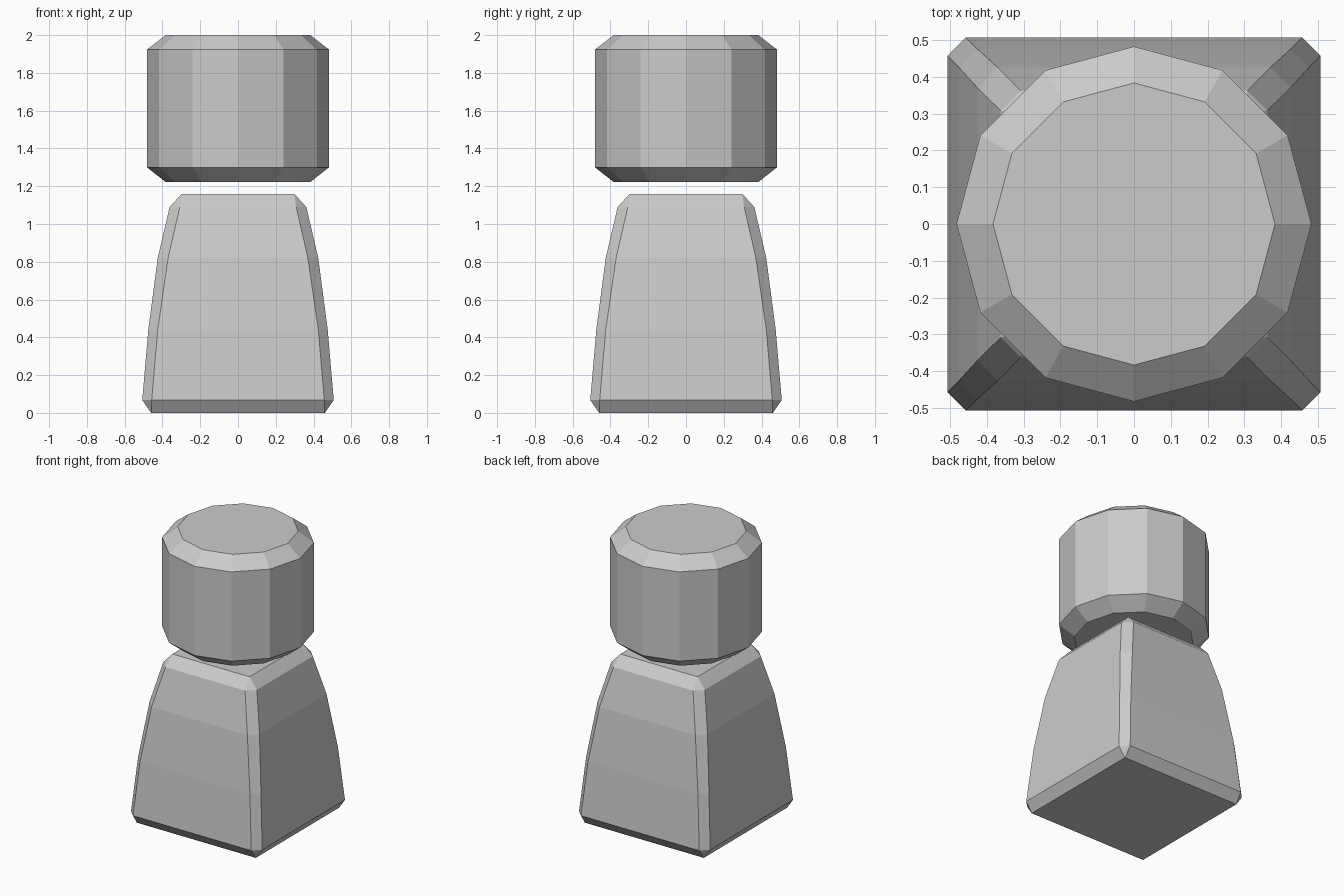
import bpy, math

if "Cube" in bpy.data.objects:
    bpy.data.objects.remove(bpy.data.objects["Cube"])

grey = bpy.data.materials.new("plain grey")
grey.diffuse_color = (0.6, 0.6, 0.6, 1)
grey.use_nodes = True
grey.node_tree.nodes["Principled BSDF"].inputs["Base Color"].default_value = grey.diffuse_color


def loft(name, rings):
    """Join stacked rings of equal point count into a closed flat-faced solid."""
    n = len(rings[0])
    verts = [p for ring in rings for p in ring]
    faces = [tuple(reversed(range(n))), tuple(range(len(verts) - n, len(verts)))]
    for k in range(len(rings) - 1):
        for i in range(n):
            a, b = k * n + i, k * n + (i + 1) % n
            faces.append((a, b, b + n, a + n))
    mesh = bpy.data.meshes.new(name)
    mesh.from_pydata(verts, [], faces)
    mesh.materials.append(grey)
    ob = bpy.data.objects.new(name, mesh)
    bpy.context.collection.objects.link(ob)
    return ob


def octagon(half, inner, z):
    """Square ring with chamfered corners."""
    quarter = [(half, -inner), (half, inner)]
    pts = []
    for q in range(4):
        c, s = [(1, 0), (0, 1), (-1, 0), (0, -1)][q]
        pts += [(c * x - s * y, s * x + c * y, z) for x, y in quarter]
    return pts


def circle(r, z, n=12):
    return [(r * math.cos(math.tau * i / n), r * math.sin(math.tau * i / n), z) for i in range(n)]


# Tapered, bevelled square body: half width, straight half length, height
body_profile = [(0.46, 0.459, 0), (0.507, 0.457, 0.068), (0.475, 0.425, 0.44),
                (0.425, 0.37, 0.82), (0.362, 0.308, 1.09), (0.298, 0.297, 1.16)]
loft("body", [octagon(*p) for p in body_profile])

# Twelve-sided bevelled head floating above the body
head_profile = [(0.383, 1.222), (0.482, 1.30), (0.482, 1.923), (0.383, 2.0)]
loft("head", [circle(*p) for p in head_profile])
